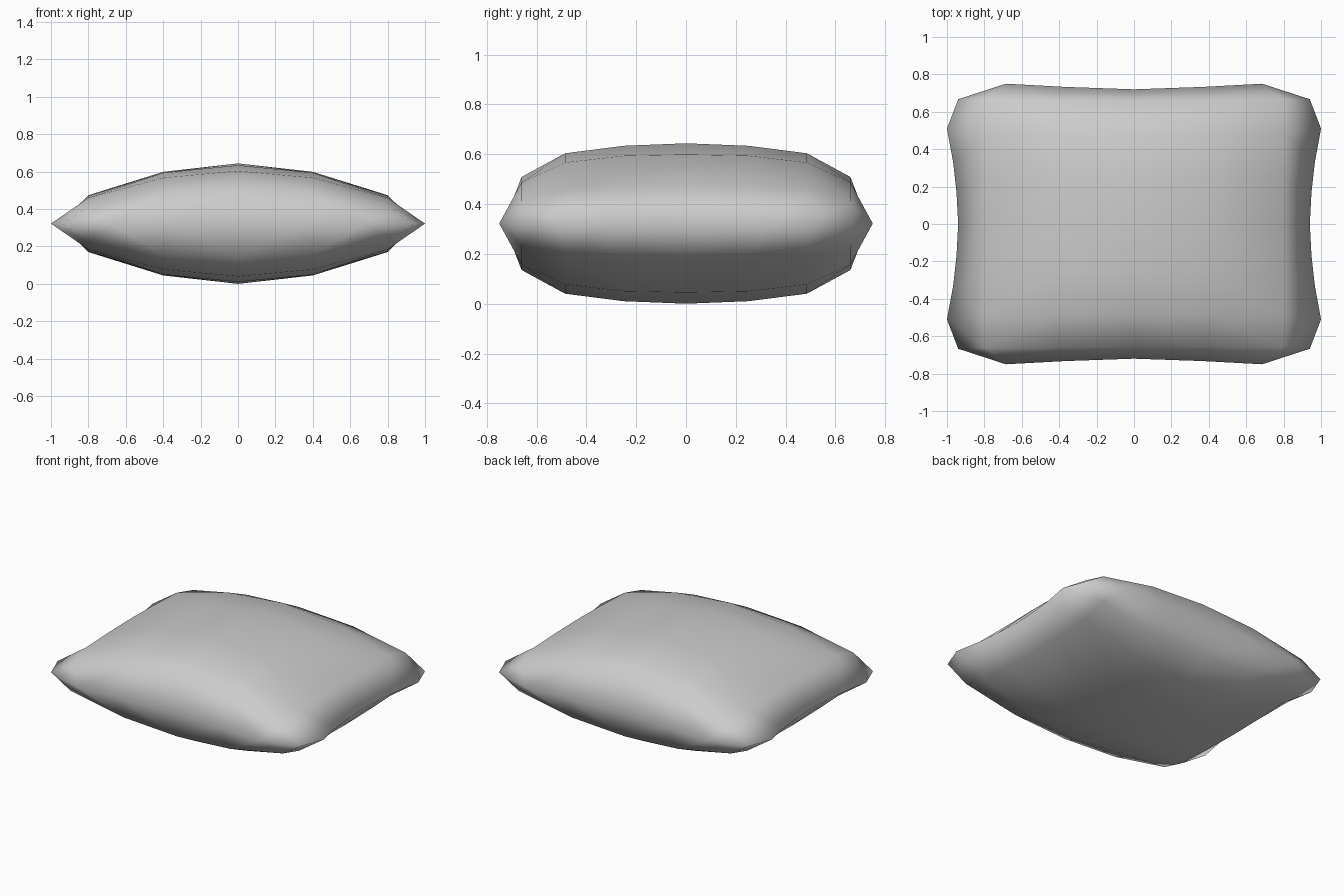
import bpy, bmesh

if "Cube" in bpy.data.objects:
    bpy.data.objects.remove(bpy.data.objects["Cube"])

MID = 0.322  # height of the seam

# Interior grid of one quarter: columns, rows and puff height above the seam
COLS = [0, 0.4, 0.8]
ROWS = [0, 0.25, 0.485, 0.66]
PUFF = [[0.322, 0.312, 0.282, 0.187],
        [0.277, 0.272, 0.245, 0.165],
        [0.152, 0.148, 0.138, 0.09]]

# Seam outline: pinched sides and blunted corner
BACK_SEAM = [(0, 0.72), (0.37, 0.733), (0.685, 0.75)]
SIDE_SEAM = [(0.94, 0), (0.949, 0.17), (0.967, 0.33), (1.0, 0.51), (0.94, 0.667)]

bm = bmesh.new()
grid = []
for x, heights, seam in zip(COLS, PUFF, BACK_SEAM):
    column = [bm.verts.new((x, y, h)) for y, h in zip(ROWS, heights)]
    column.append(bm.verts.new((*seam, 0)))
    grid.append(column)
grid.append([bm.verts.new((x, y, 0)) for x, y in SIDE_SEAM])

for a, b in zip(grid, grid[1:]):
    for j in range(len(a) - 1):
        bm.faces.new((a[j], b[j], b[j + 1], a[j + 1])).smooth = True

mesh = bpy.data.meshes.new("pillow")
bm.to_mesh(mesh)
bm.free()

# Pillow: mirror the quarter to all sides and to the underside
pillow = bpy.data.objects.new("pillow", mesh)
pillow.location.z = MID
bpy.context.collection.objects.link(pillow)
mirror = pillow.modifiers.new("mirror", 'MIRROR')
mirror.use_axis = (True, True, True)
mirror.merge_threshold = 0.001
